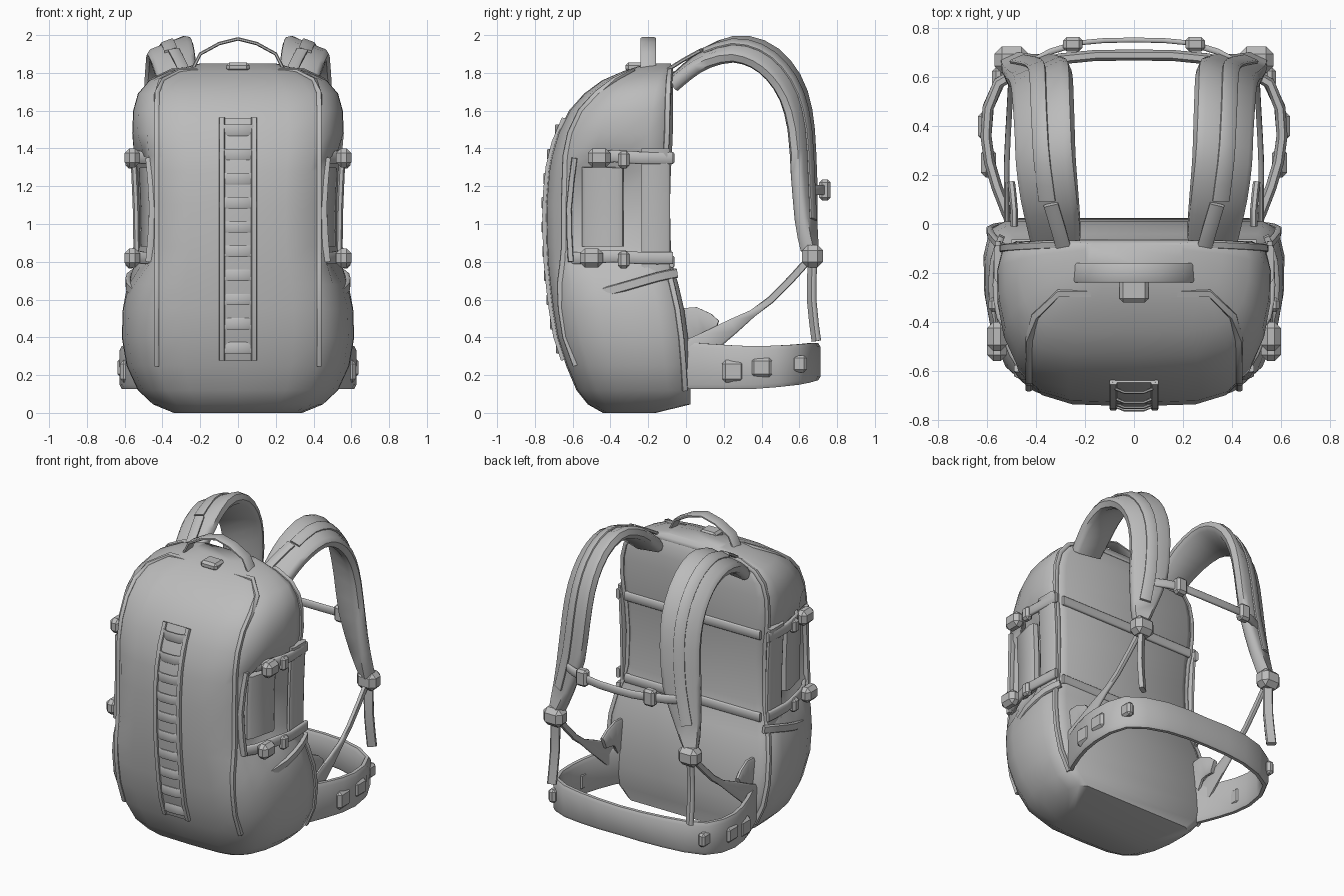
import bpy, bmesh, math
from mathutils import Vector

if "Cube" in bpy.data.objects:
    bpy.data.objects.remove(bpy.data.objects["Cube"])

fabric = bpy.data.materials.new("grey fabric")
fabric.diffuse_color = (0.5, 0.5, 0.5, 1)
fabric.use_nodes = True
fabric.node_tree.nodes["Principled BSDF"].inputs["Base Color"].default_value = fabric.diffuse_color


def finish(name, bm, angle=40):
    bmesh.ops.recalc_face_normals(bm, faces=bm.faces)
    me = bpy.data.meshes.new(name)
    bm.to_mesh(me)
    bm.free()
    ob = bpy.data.objects.new(name, me)
    bpy.context.collection.objects.link(ob)
    me.materials.append(fabric)
    bpy.context.view_layer.objects.active = ob
    ob.select_set(True)
    bpy.ops.object.shade_smooth_by_angle(angle=math.radians(angle))
    ob.select_set(False)
    return ob


def loft(name, rings, angle=40):
    bm = bmesh.new()
    vs = [[bm.verts.new(p) for p in r] for r in rings]
    n = len(vs[0])
    for a, b in zip(vs, vs[1:]):
        for i in range(n):
            bm.faces.new((a[i], a[(i + 1) % n], b[(i + 1) % n], b[i]))
    bm.faces.new(vs[0])
    bm.faces.new(vs[-1])
    return finish(name, bm, angle)


def smooth_path(pts, n):
    p = [Vector(q) for q in pts]
    out = []
    for i in range(len(p) - 1):
        a, b, c, d = (p[max(0, min(len(p) - 1, k))] for k in range(i - 1, i + 3))
        for k in range(n):
            t = k / n
            out.append(0.5 * (2 * b + (c - a) * t + (2 * a - 5 * b + 4 * c - d) * t * t
                              + (3 * b - a - 3 * c + d) * t ** 3))
    return out + [p[-1]]


def ribbon(name, pts, width, thick, side, n=2, lift=0):
    """Flat padded band swept along a path; side is its width direction."""
    path = smooth_path(pts, n)
    m = len(path)
    rings = []
    for i, p in enumerate(path):
        t = (path[min(m - 1, i + 1)] - path[max(0, i - 1)]).normalized()
        s = Vector(side)
        s = (s - t * s.dot(t)).normalized()
        u = t.cross(s)
        w = width(i / (m - 1)) if callable(width) else width
        rings.append([p + s * w / 2 * x + u * (thick / 2 * y - lift) for x, y in
                      ((-1, -.5), (-.8, -1), (.8, -1), (1, -.5), (1, .5), (.8, 1), (-.8, 1), (-1, .5))])
    return loft(name, rings, 50)


def box(name, loc, size, bevel=0.015):
    bm = bmesh.new()
    bmesh.ops.create_cube(bm, size=1)
    for v in bm.verts:
        v.co = Vector(loc) + Vector(a * b for a, b in zip(v.co, size))
    bmesh.ops.bevel(bm, geom=bm.edges[:], offset=bevel, segments=1, affect='EDGES')
    return finish(name, bm, 30)


# Main bag: height, half width, front y, back y, side indent
LEVELS = [(0, .34, -.44, -.16, 0), (.045, .45, -.52, .025, 0), (.12, .53, -.58, .025, 0),
          (.25, .59, -.635, .02, 0), (.4, .615, -.685, .01, 0), (.55, .61, -.71, -.01, 0),
          (.68, .585, -.725, -.04, .01), (.78, .55, -.735, -.07, .06), (.88, .53, -.74, -.08, .15),
          (1.1, .525, -.745, -.085, .17), (1.28, .535, -.73, -.08, .15), (1.36, .55, -.715, -.075, .05),
          (1.48, .56, -.68, -.07, 0), (1.6, .555, -.62, -.07, 0), (1.69, .53, -.54, -.07, 0),
          (1.76, .47, -.445, -.07, 0), (1.81, .36, -.33, -.07, 0), (1.85, .2, -.21, -.08, 0)]
SECTION = [(0, 0), (.48, .012), (.72, .07), (.86, .18), (.95, .36), (.995, .58), (1, .8), (.96, .95), (.86, 1)]


def level_points(z, w, yf, yb, ind):
    return [Vector((w * fx * (1 - ind * (i in (4, 5))), yf + (yb - yf) * fy, z))
            for i, (fx, fy) in enumerate(SECTION)]


def flip(p):
    return Vector((-p[0], p[1], p[2]))


def front_y(z):
    for a, b in zip(LEVELS, LEVELS[1:]):
        if a[0] <= z <= b[0]:
            return a[2] + (b[2] - a[2]) * (z - a[0]) / (b[0] - a[0])
    return -.4


def on_front(h, x):
    """Point on a level's front surface at the given x."""
    x = min(x, h[3].x)
    for a, b in zip(h, h[1:]):
        if a.x <= x <= b.x:
            return a.lerp(b, (x - a.x) / (b.x - a.x))


halves = [level_points(*l) for l in LEVELS]
loft("main_bag", [h + [flip(p) for p in reversed(h[1:])] for h in halves], 50)

# Seam piping along the front panel and the back edge
for nm, side in (("front_panel_piping", [on_front(h, .43) for h in halves[3:-1]]),
                 ("back_edge_piping", [h[7] for h in halves[2:-1]])):
    ribbon(nm, side + [flip(p) for p in reversed(side)], .03, .025, (0, 1, .3), 1)

# Webbing ladder on the front panel
zs = [.28 + i * .128 for i in range(11)]
ribbon("front_webbing", [(0, front_y(z) - .002, z) for z in zs], .2, .012, (1, 0, 0), 1)
for s in (-1, 1):
    ribbon("ladder_rail", [(s * .085, front_y(z) - .005, z) for z in zs], .03, .025, (1, 0, 0), 1)
for z in zs[:-1]:
    zc = z + .064
    ribbon("ladder_loop", [(x, front_y(zc) - d, zc) for x, d in ((-.08, 0), (-.04, .016), (.04, .016), (.08, 0))],
           .06, .012, (0, 0, 1), 1)

# Top grab handle
ribbon("grab_handle", [(-.25, -.2, 1.8), (-.2, -.2, 1.9), (-.1, -.2, 1.955), (0, -.2, 1.98),
                       (.1, -.2, 1.955), (.2, -.2, 1.9), (.25, -.2, 1.8)], .08, .018, (0, 1, 0), 1)
box("top_zip_pull", (0, -.27, 1.83), (.12, .1, .05))

# Horizontal bands across the back panel
for z in (.8, 1.35):
    ribbon("back_band", [(-.5, -.075, z), (0, -.073, z), (.5, -.075, z)], .06, .022, (0, 0, 1))

for s in (-1, 1):
    def P(*pts):
        return [(s * x, y, z) for x, y, z in pts]

    # Side compression straps with buckles
    for z, y0 in ((1.35, -.57), (.82, -.65)):
        ribbon("compression_strap", P((.42, y0, z), (.5, y0 + .12, z), (.55, -.38, z + .01),
                                      (.565, -.25, z), (.555, -.07, z)), .065, .025, (0, 0, 1))
        box("side_buckle", (s * .56, -.46 if z > 1 else -.5, z), (.08, .12, .1), .025)
        box("side_adjuster", (s * .57, -.33, z - .01), (.05, .06, .09))
    # Side pocket panel, vertical side webbing, cord and pocket hem
    ribbon("side_panel", P((.465, -.44, .88), (.465, -.44, 1.08), (.475, -.44, 1.3)), .22, .06, (s * .25, 1, 0))
    ribbon("side_webbing", P((.535, -.16, .72), (.54, -.16, 1.1), (.555, -.16, 1.4)), .15, .035, (0, 1, 0))
    ribbon("side_cord", P((.47, -.61, .8), (.45, -.62, 1.08), (.47, -.59, 1.35)), .03, .04, (0, 1, 0))
    ribbon("pocket_hem", P((.53, -.5, .62), (.58, -.32, .67), (.575, -.15, .72), (.54, -.05, .74)),
           .05, .025, (0, 0, 1))

    # Padded shoulder strap, tilted outward and flaring toward its lower end
    strap = P((.32, -.07, 1.74), (.33, .01, 1.81), (.345, .11, 1.88), (.36, .25, 1.925),
              (.365, .38, 1.9), (.37, .49, 1.815), (.375, .57, 1.68), (.385, .61, 1.5),
              (.41, .625, 1.25), (.46, .635, 1.02), (.5, .655, .86))
    tilt = (1, -.35 * s, -.42 * s)
    ribbon("shoulder_strap", strap,
           lambda t: .2 + .06 * math.sin(t * math.pi) - (.12 * max(0, (t - .8) / .2)), .075, tilt)
    ribbon("strap_webbing", strap[2:-1], .07, .016, tilt, 2, .043)
    # Load lifter strap to the top of the bag
    ribbon("load_lifter", P((.29, -.09, 1.82), (.31, -.02, 1.865), (.34, .08, 1.92)), .06, .02, (1, 0, 0))

    # Lower adjuster, hanging tail and return webbing
    box("strap_adjuster", (s * .5, .67, .83), (.14, .11, .12), .03)
    ribbon("hanging_tail", P((.5, .67, .8), (.505, .665, .6), (.51, .69, .38)), .06, .03, (1, .6 * s, 0))
    ribbon("return_webbing", P((.5, .64, .8), (.51, .45, .6), (.52, .25, .46), (.52, .02, .31)),
           lambda t: .04 + .12 * max(0, t - .5) * 2, .022, (0, -.6, .8))
    # Anchor wing where the webbing meets the bag
    ribbon("anchor_wing", P((.49, -.03, .44), (.49, .06, .48), (.5, .16, .45)),
           lambda t: .24 - .16 * t, .03, (0, 0, 1))

    # Hip belt pocket and buckles
    box("belt_pocket", (s * .595, .25, .22), (.06, .12, .12), .02)
    box("belt_buckle", (s * .615, .4, .24), (.045, .11, .1))
    box("belt_adjuster", (s * .555, .6, .26), (.05, .08, .09))
    # Chest strap ends
    box("chest_buckle", (s * .25, .735, 1.18), (.08, .06, .11))
    ribbon("chest_anchor", P((.25, .73, 1.18), (.34, .705, 1.18), (.42, .66, 1.18)), .055, .025, (0, 0, 1))

# Chest strap between the shoulder straps
ribbon("chest_strap", [(-.25, .735, 1.18), (-.12, .75, 1.17), (.12, .75, 1.17), (.25, .735, 1.18)],
       .05, .02, (0, 0, 1))

# Hip belt loop
half = [(.49, -.02, .25), (.56, .15, .245), (.605, .36, .24), (.55, .58, .255), (.3, .675, .27)]
ribbon("hip_belt", half + [(0, .69, .27)] + [(-x, y, z) for x, y, z in reversed(half)],
       lambda t: .19 + .06 * abs(2 * t - 1), .045, (0, 0, 1))
